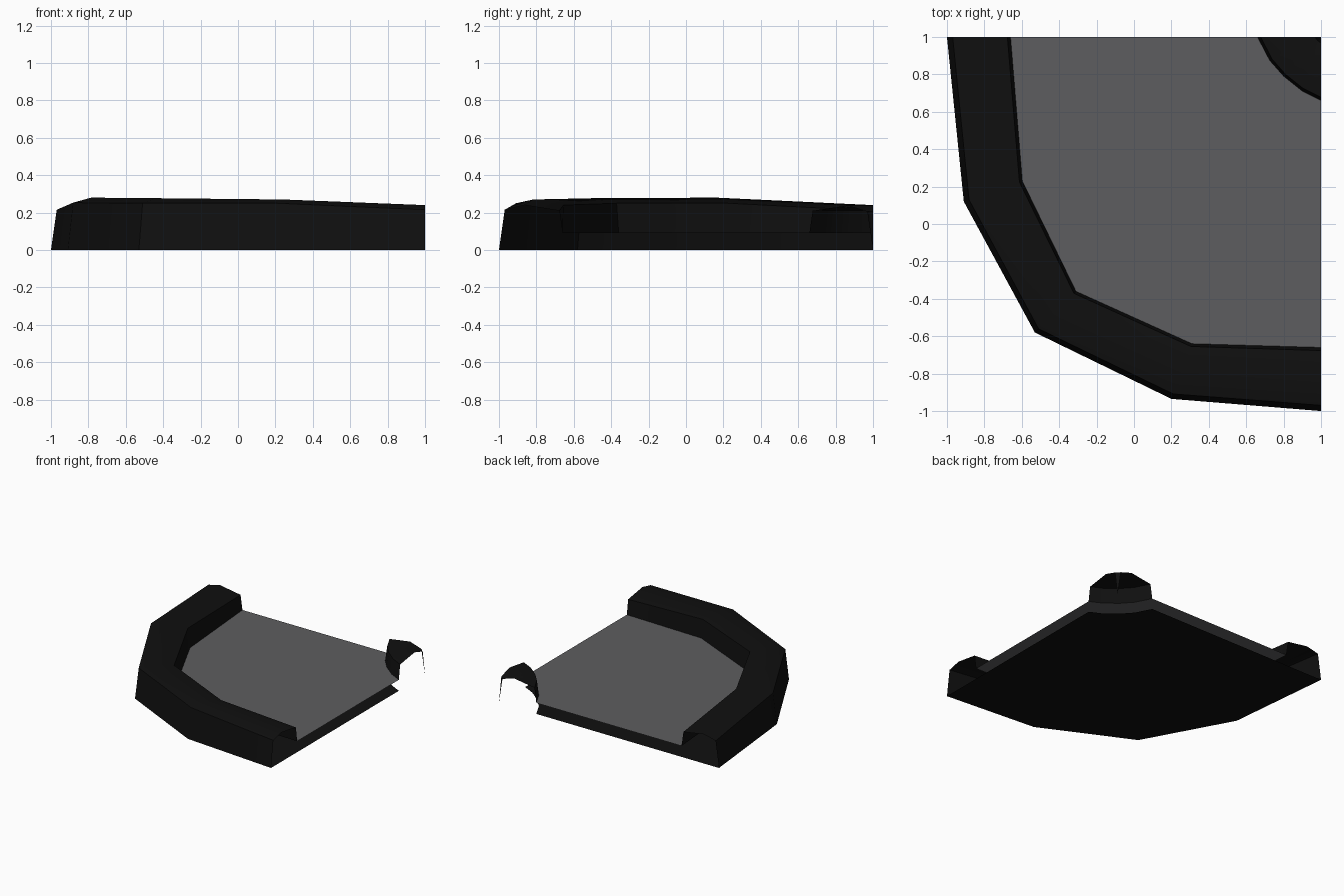
import bpy, bmesh

if "Cube" in bpy.data.objects:
    bpy.data.objects.remove(bpy.data.objects["Cube"])

def material(name, rgb):
    m = bpy.data.materials.new(name)
    m.diffuse_color = (*rgb, 1)
    m.use_nodes = True
    m.node_tree.nodes["Principled BSDF"].inputs["Base Color"].default_value = m.diffuse_color
    return m

black = material("kerb black", (0.005, 0.005, 0.005))
grey = material("road grey", (0.11, 0.11, 0.115))

def make(name, bm, mat, angle=0.6):
    me = bpy.data.meshes.new(name)
    bm.to_mesh(me)
    bm.free()
    ob = bpy.data.objects.new(name, me)
    bpy.context.collection.objects.link(ob)
    me.materials.append(mat)
    bpy.ops.object.select_all(action='DESELECT')
    ob.select_set(True)
    bpy.context.view_layer.objects.active = ob
    bpy.ops.object.shade_smooth_by_angle(angle=angle)
    return ob

ROAD = 0.09
# plan outlines of the bend, from the back edge round to the right edge
outer = [(-1, 1), (-.91, .12), (-.53, -.58), (.2, -.935), (1, -1)]
inner = [(-.66, 1), (-.597, .23), (-.31, -.36), (.31, -.64), (1, -.66)]
corner = [(.66, 1), (.725, .875), (.80, .79), (.90, .71), (1, .66)]
# heights of outer shoulder, crown and inner shoulder at each station
heights = [(.215, .24, .21), (.253, .28, .25), (.25, .277, .25),
           (.25, .27, .24), (.215, .24, .21)]

def kerb(name, side_a, side_b, hts):
    """Open shell lofted from side_a (ground) over a crown to side_b (road)."""
    bm = bmesh.new()
    rings = []
    for a, b, (h1, h2, h3) in zip(side_a, side_b, hts):
        prof = [(0, 0), (.09, h1), (.4, h2), (.95, h3), (1, ROAD)]
        rings.append([bm.verts.new((a[0] + (b[0] - a[0]) * t,
                                    a[1] + (b[1] - a[1]) * t, z))
                      for t, z in prof])
    for r, s in zip(rings, rings[1:]):
        for i in range(len(r) - 1):
            bm.faces.new((r[i], s[i], s[i + 1], r[i + 1]))
    bmesh.ops.remove_doubles(bm, verts=bm.verts, dist=1e-4)
    bmesh.ops.recalc_face_normals(bm, faces=bm.faces)
    if sum(f.normal.z for f in bm.faces) < 0:
        bmesh.ops.reverse_faces(bm, faces=bm.faces)
    make(name, bm, black)

def sheet(name, side_a, side_b, z, mat, up):
    """Flat strip between two outlines."""
    bm = bmesh.new()
    a = [bm.verts.new((*p, z)) for p in side_a]
    b = [bm.verts.new((*p, z)) for p in side_b]
    for i in range(len(a) - 1):
        bm.faces.new((a[i], a[i + 1], b[i + 1], b[i]))
    bm.normal_update()
    for f in bm.faces:
        if (f.normal.z > 0) != up:
            f.normal_flip()
    make(name, bm, mat)

# outer kerb and the small kerb in the inside corner
kerb("outer_kerb", outer, inner, heights)
kerb("inner_kerb", [(1, 1)] * 5, corner, [(.205, .238, .21)] * 5)
# road surface, and base plate below it with open ends
sheet("road_surface", inner, corner, ROAD, grey, True)
sheet("base_plate", outer, corner, 0, black, False)
